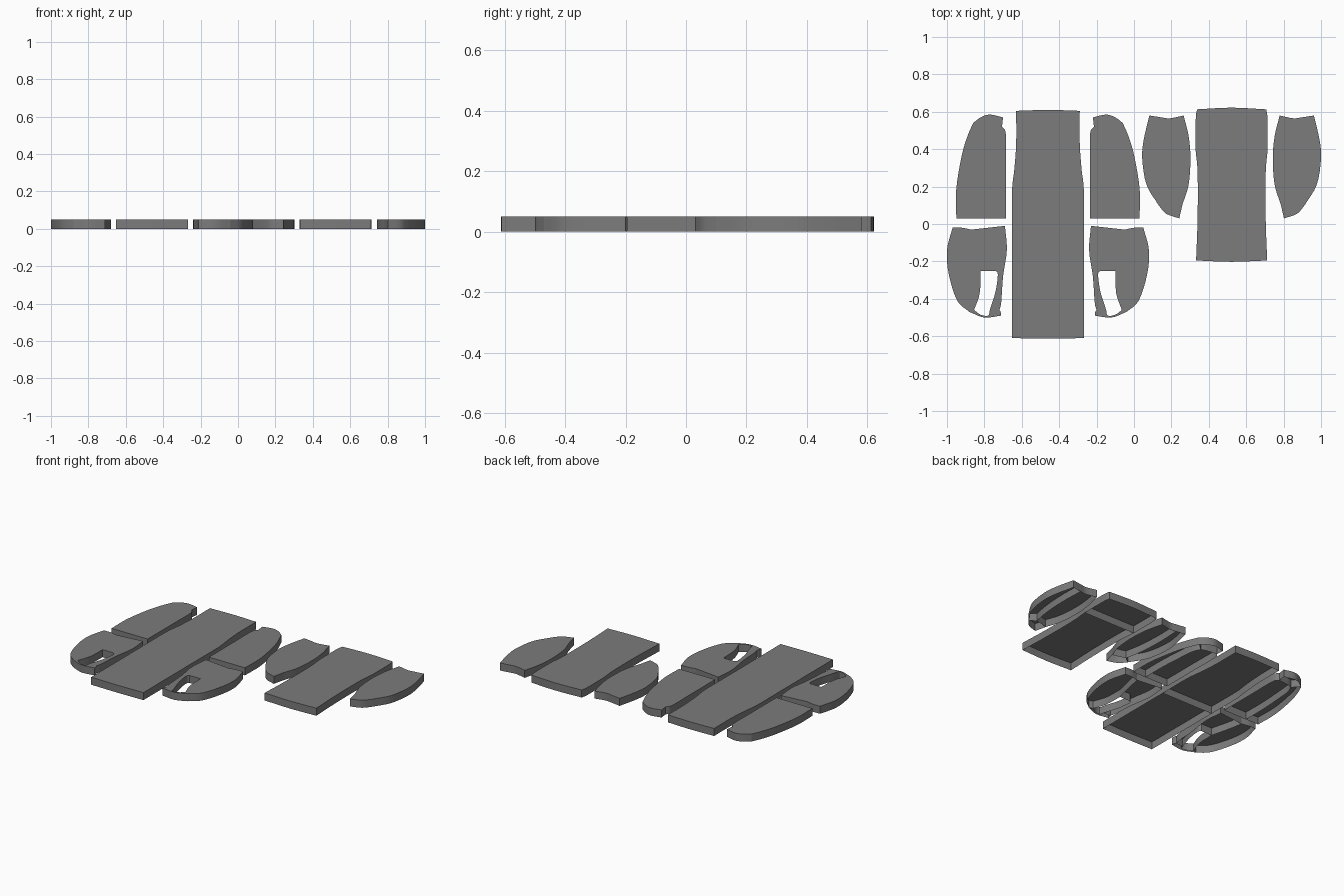
import bpy, bmesh
from mathutils import Vector

HEIGHT = 0.05
STEPS = 4

cube = bpy.data.objects.get("Cube")
if cube:
    bpy.data.objects.remove(cube, do_unlink=True)

grey = bpy.data.materials.new("dark grey")
grey.use_nodes = True
grey.diffuse_color = (0.2, 0.2, 0.2, 1)
grey.node_tree.nodes["Principled BSDF"].inputs["Base Color"].default_value = grey.diffuse_color


def curve(*points):
    """Smooth path passing through the given points."""
    p = [Vector(q) for q in points]
    if len(p) == 2:
        return p
    ext = [2 * p[0] - p[1]] + p + [2 * p[-1] - p[-2]]
    path = []
    for a, b, c, d in zip(ext, ext[1:], ext[2:], ext[3:]):
        for i in range(STEPS):
            t = i / STEPS
            path.append(b + ((c - a) + ((2 * a - 5 * b + 4 * c - d)
                        + (3 * b - a - 3 * c + d) * t) * t) * t / 2)
    return path + [p[-1]]


def back(path):
    return path[::-1]


def flip(path):
    return [Vector((-p.x, p.y)) for p in path]


def outline(*paths):
    """Join paths end to end into a closed loop without repeated points."""
    loop = []
    for path in paths:
        for p in path:
            if not loop or (p - loop[-1]).length > 1e-4:
                loop.append(p)
    if (loop[0] - loop[-1]).length < 1e-4:
        loop.pop()
    return loop


def build(name, panels, axis, side=1):
    """Each panel is a flat top with walls hanging down, open below."""
    bm = bmesh.new()
    for panel in panels:
        loop = [(axis + side * p.x, p.y) for p in panel]
        area = sum(a[0] * b[1] - b[0] * a[1] for a, b in zip(loop, loop[1:] + loop[:1]))
        if area < 0:
            loop.reverse()
        top = [bm.verts.new((x, y, HEIGHT)) for x, y in loop]
        low = [bm.verts.new((x, y, 0)) for x, y in loop]
        bm.faces.new(top)
        for i in range(len(top)):
            bm.faces.new((top[i - 1], low[i - 1], low[i], top[i]))
    mesh = bpy.data.meshes.new(name)
    bm.to_mesh(mesh)
    bm.free()
    mesh.materials.append(grey)
    obj = bpy.data.objects.new(name, mesh)
    bpy.context.collection.objects.link(obj)
    bpy.ops.object.select_all(action="DESELECT")
    obj.select_set(True)
    bpy.context.view_layer.objects.active = obj
    bpy.ops.object.shade_smooth_by_angle(angle=0.52)


def strip(upper, lower, top_y, low_y):
    """Two symmetric panels sharing a straight cross seam."""
    top = curve(flip(upper)[0], (0, top_y), upper[0])
    bottom = curve(lower[-1], (0, low_y), flip(lower)[-1])
    return [outline(top, upper, back(flip(upper))),
            outline(lower, bottom, back(flip(lower)))]


# Long centre strip
long_strip = strip(
    curve((.17, .605), (.17, .43), (.18, .29), (.192, .18), (.192, -.05)),
    curve((.192, -.05), (.192, -.61)), .61, -.613)

# Short centre strip
short_strip = strip(
    curve((.185, .613), (.192, .56), (.192, .39)),
    curve((.192, .39), (.182, .27), (.182, .03), (.19, -.195)), .622, -.202)

# Rear bolster: outer band, end cap, inner field
joint, corner, tip = (.353, .5), (.4, .54), (.246, .52)
seam = curve((.395, .03), (.395, .19), (.385, .35), (.375, .45), joint)
cross = curve(joint, (.32, .51), tip)
spur = curve(joint, corner)
rear_bolster = [
    outline(curve((.49, .03), (.49, .19), (.46, .37), (.43, .47), corner), back(spur), back(seam)),
    outline(spur, curve(corner, (.36, .57), (.31, .585), (.24, .57)),
            curve((.24, .57), tip), back(cross)),
    outline(seam, cross, curve(tip, (.225, .48), (.225, .29), (.225, .03))),
]

# Front bolster: outer band, end cap, inner field and arm around a slot
shoulder, slot_top, slot_low, arm_in, arm_out, corner = (
    (.41, -.03), (.36, -.25), (.395, -.46), (.312, -.465), (.26, -.46), (.42, -.47))
seam = curve(shoulder, (.39, -.13), slot_top)
slot_outer = curve(slot_top, (.365, -.37), slot_low)
slot_inner = curve((.28, -.25), (.268, -.27), (.28, -.36), (.305, -.44), arm_in)
front_bolster = [
    outline(curve((.51, -.02), (.54, -.14), (.53, -.27), (.485, -.41), corner),
            curve(corner, slot_low), back(slot_outer), back(seam),
            curve(shoulder, (.46, -.02), (.51, -.02))),
    outline(seam, curve(slot_top, (.28, -.25)), slot_inner, curve(arm_in, arm_out),
            curve(arm_out, (.25, -.42), (.24, -.28), (.22, -.14), (.23, -.01)),
            curve((.23, -.01), shoulder)),
    outline(curve(corner, (.34, -.5), (.25, -.49)), curve((.25, -.49), arm_out, arm_in),
            curve(arm_in, (.32, -.49), (.36, -.485), slot_low)),
]

# Short bolster: outer band, end cap, inner field
joint, corner, tip, head = (.35, .13), (.39, .1), (.262, .107), (.375, .57)
seam = curve(head, (.38, .4), (.37, .24), joint)
short_bolster = [
    outline(curve((.44, .58), (.47, .45), (.478, .35), (.455, .21), corner),
            curve(corner, joint), back(seam), curve(head, (.44, .58))),
    outline(curve(corner, (.35, .055), (.28, .03)), curve((.28, .03), tip),
            curve(tip, joint)),
    outline(seam, curve(joint, tip),
            curve(tip, (.23, .21), (.22, .35), (.23, .47), (.257, .58)),
            curve((.257, .58), (.33, .565), head)),
]

LONG_AXIS, SHORT_AXIS = -.46, .522
build("long_centre_strip", long_strip, LONG_AXIS)
build("short_centre_strip", short_strip, SHORT_AXIS)
for label, side in (("left", 1), ("right", -1)):
    build(label + "_rear_bolster", rear_bolster, LONG_AXIS, side)
    build(label + "_front_bolster", front_bolster, LONG_AXIS, side)
    build(label + "_short_bolster", short_bolster, SHORT_AXIS, side)
